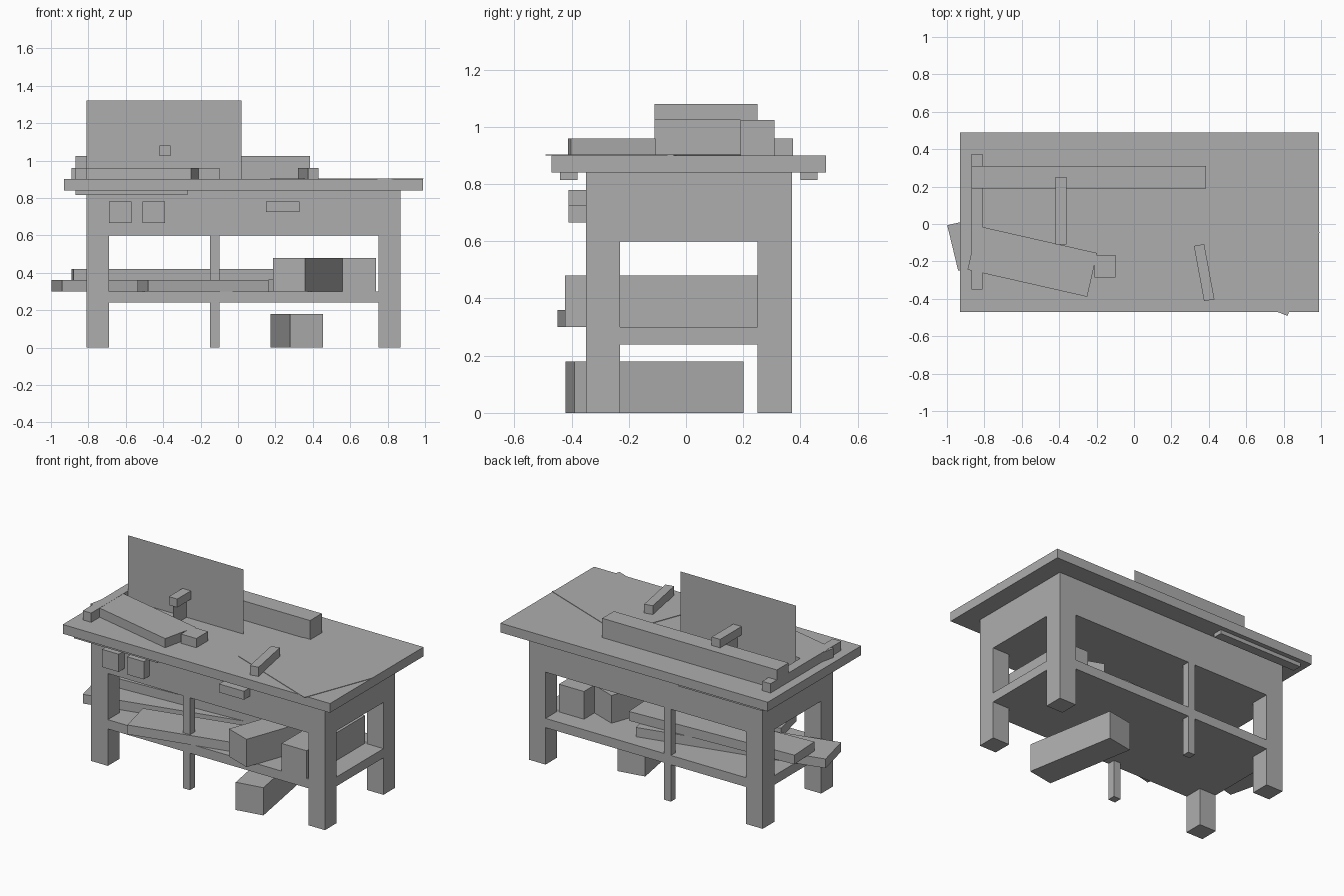
import bpy
from math import radians
from mathutils import Matrix, Vector

cube = bpy.data.objects.get("Cube")
if cube:
    bpy.data.objects.remove(cube, do_unlink=True)

grey = bpy.data.materials.new("plain grey")
grey.use_nodes = True
colour = (0.42, 0.42, 0.42, 1)
grey.diffuse_color = colour
next(n for n in grey.node_tree.nodes
     if n.type == "BSDF_PRINCIPLED").inputs["Base Color"].default_value = colour


def finish(name, turn, centre, size):
    ob = bpy.context.object
    ob.name = ob.data.name = name
    ob.data.transform(Matrix.Diagonal((*size, 1)))
    ob.rotation_euler.z = radians(turn)
    ob.location = centre
    ob.data.materials.append(grey)
    return ob


def block(name, centre, size, turn=0):
    """Box given by its centre, full size and turn about z."""
    bpy.ops.mesh.primitive_cube_add(size=1)
    return finish(name, turn, centre, size)


def span(name, x, y, z):
    """Box given by its (low, high) range on each axis."""
    lo, hi = (Vector(c) for c in zip(x, y, z))
    return block(name, (lo + hi) / 2, hi - lo)


def sheet(name, centre, size, turn=0, rotate=None):
    """Flat single-face panel, optionally stood upright about an axis."""
    bpy.ops.mesh.primitive_plane_add(size=1)
    ob = finish(name, turn, centre, (*size, 1))
    if rotate:
        ob.data.transform(Matrix.Rotation(radians(90), 4, rotate))
    return ob


def board(name, corner, length, width, z, turn):
    """Turned plank placed by its front left corner, (low, high) in z."""
    spin = Matrix.Rotation(radians(turn), 3, "Z")
    mid = Vector((*corner, sum(z) / 2)) + spin @ Vector((length / 2, width / 2, 0))
    return block(name, mid, (length, width, z[1] - z[0]), turn)


# Bench frame
span("bench_top", (-.93, .99), (-.47, .49), (.84, .90))
span("apron", (-.81, .87), (-.35, .37), (.60, .84))
span("shelf", (-.81, .87), (-.35, .37), (.24, .30))
for side, y, y_mid in (("front", (-.35, -.23), (-.35, -.30)),
                       ("back", (.25, .37), (.32, .37))):
    span(side + "_right_leg", (-.81, -.69), y, (0, .60))
    span(side + "_left_leg", (.75, .87), y, (0, .60))
    span(side + "_middle_leg", (-.15, -.10), y_mid, (0, .60))

# Strips below the top, and blocks on the apron
span("front_under_strip", (-.87, -.27), (-.44, -.38), (.815, .84))
span("back_under_strip", (-.87, -.27), (.40, .46), (.815, .84))
for i, x in enumerate((-.69, -.51)):
    span(f"apron_block_{i + 1}", (x, x + .12), (-.41, -.35), (.665, .78))
span("apron_handle", (.15, .33), (-.41, -.35), (.725, .78))

# Things lying on the bench top
span("back_beam", (-.87, .385), (.19, .31), (.90, 1.025))
span("end_strip", (-.87, -.81), (-.35, .375), (.90, .96))
board("work_board", (-.89, -.244), .656, .24, (.90, .959), -12.8)
span("stop_block", (-.21, -.10), (-.285, -.165), (.90, .96))
block("loose_stick", (.375, -.26, .93), (.056, .30, .06), 10.5)
board("paper_sheet", (.172, -.242), .695, .48, (.90, .903), -21)

# Upright panel, and a thin blade with a stiff bar along its top
sheet("upright_panel", (-.395, .03, 1.11), (.83, .42), rotate="X")
sheet("saw_blade", (-.39, .07, .965), (.13, .36), rotate="Y")
span("saw_bar", (-.42, -.36), (-.11, .25), (1.025, 1.08))

# Planks on the shelf
board("long_plank", (-.94, -.25), 1.2, .25, (.30, .36), 13.5)
board("short_plank", (-.48, -.45), .66, .25, (.30, .36), 13.5)
board("upper_plank", (-.88, -.06), 1.15, .22, (.36, .42), 3)

# Timber blocks on the shelf and the floor
for name, centre, turn in (("straight_timber", (.648, -.05, .39), 0),
                           ("turned_timber", (.375, -.11, .39), -20),
                           ("floor_timber", (.315, -.11, .09), 10)):
    block(name, centre, (.18, .60, .18), turn)
